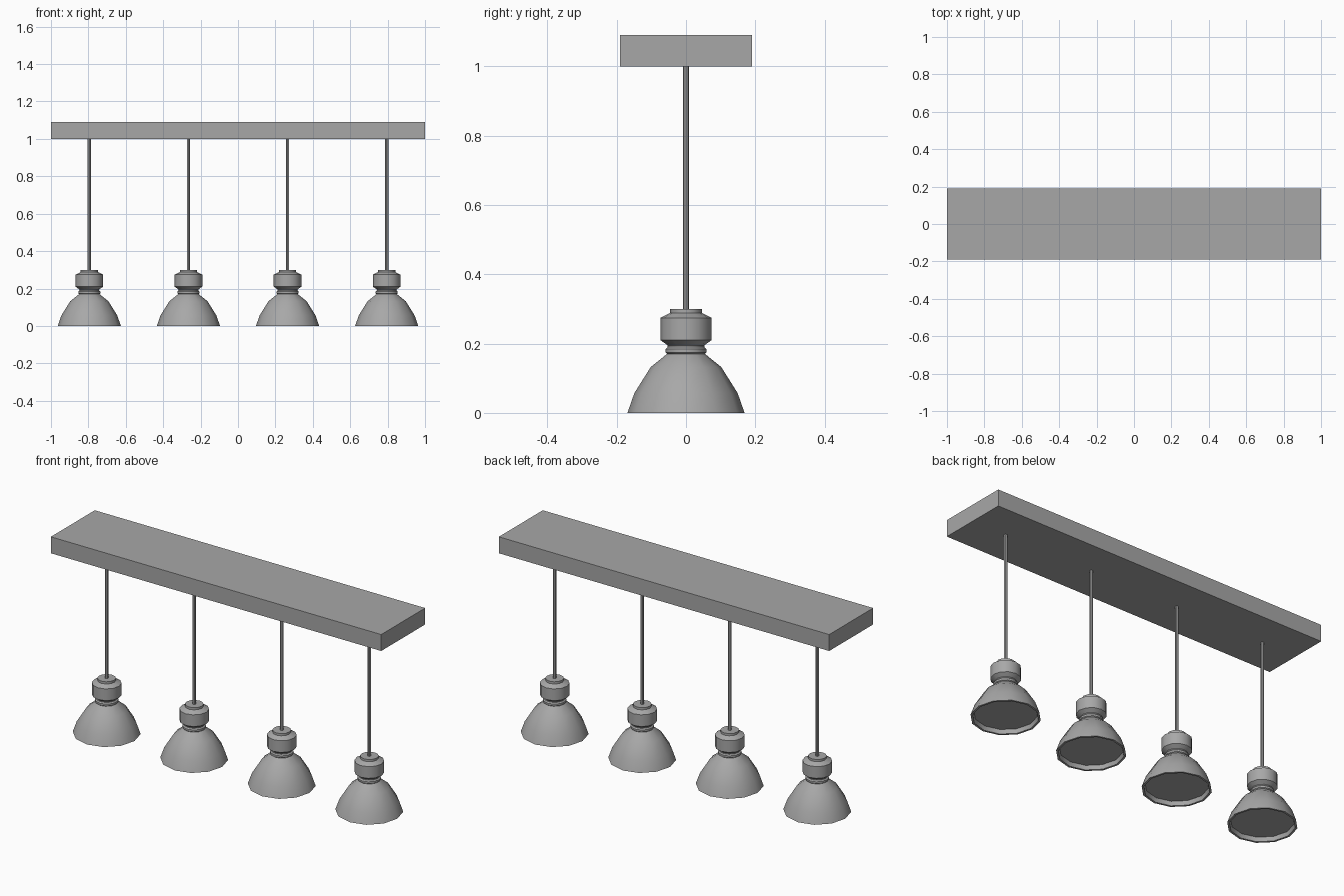
import bpy
import bmesh
import math
from mathutils import Vector

if "Cube" in bpy.data.objects:
    bpy.data.objects.remove(bpy.data.objects["Cube"], do_unlink=True)

grey = bpy.data.materials.new("mid_grey")
grey.use_nodes = True
colour = (0.39, 0.39, 0.39, 1)
grey.diffuse_color = colour
grey.node_tree.nodes["Principled BSDF"].inputs["Base Color"].default_value = colour


def finish(name, bm, location, smooth=True):
    """Turn a bmesh into a shaded object with the grey material."""
    bmesh.ops.recalc_face_normals(bm, faces=bm.faces)
    mesh = bpy.data.meshes.new(name)
    bm.to_mesh(mesh)
    bm.free()
    mesh.materials.append(grey)
    obj = bpy.data.objects.new(name, mesh)
    obj.location = location
    bpy.context.collection.objects.link(obj)
    if smooth:
        bpy.ops.object.select_all(action="DESELECT")
        obj.select_set(True)
        bpy.context.view_layer.objects.active = obj
        bpy.ops.object.shade_smooth_by_angle(angle=math.radians(35))
    return obj


def lathe(name, profile, sides, location):
    """Revolve a (radius, height) profile around the vertical axis."""
    bm = bmesh.new()
    verts = [bm.verts.new((r, 0, z)) for r, z in profile]
    edges = [bm.edges.new(pair) for pair in zip(verts, verts[1:])]
    bmesh.ops.spin(bm, geom=verts + edges, cent=(0, 0, 0), axis=(0, 0, 1),
                   angle=math.tau, steps=sides, use_duplicate=False)
    bmesh.ops.remove_doubles(bm, verts=bm.verts, dist=0.0005)
    return finish(name, bm, location)


# Ceiling bar
bm = bmesh.new()
bmesh.ops.create_cube(bm, size=1)
bmesh.ops.scale(bm, vec=Vector((2, 0.38, 0.09)), verts=bm.verts)
finish("ceiling_bar", bm, (0, 0, 1.045), smooth=False)

# Bell shade with a recessed diffuser disc underneath
shade = [(0, 0.022), (0.153, 0.022), (0.158, 0), (0.169, 0), (0.149, 0.057),
         (0.102, 0.132), (0.055, 0.17), (0, 0.17)]
# Neck ring, flared socket housing and top cap
socket = [(0, 0.168), (0.054, 0.17), (0.059, 0.174), (0.059, 0.184),
          (0.053, 0.19), (0.053, 0.195), (0.074, 0.21), (0.074, 0.274),
          (0.046, 0.288), (0.046, 0.3), (0, 0.3)]
# Hanging rod
rod = [(0, 0.295), (0.009, 0.295), (0.009, 1.002), (0, 1.002)]

for i in range(4):
    place = (-0.795 + 0.53 * i, 0, 0)
    lathe(f"lamp_shade_{i + 1}", shade, 12, place)
    lathe(f"lamp_socket_{i + 1}", socket, 12, place)
    lathe(f"hanging_rod_{i + 1}", rod, 8, place)
